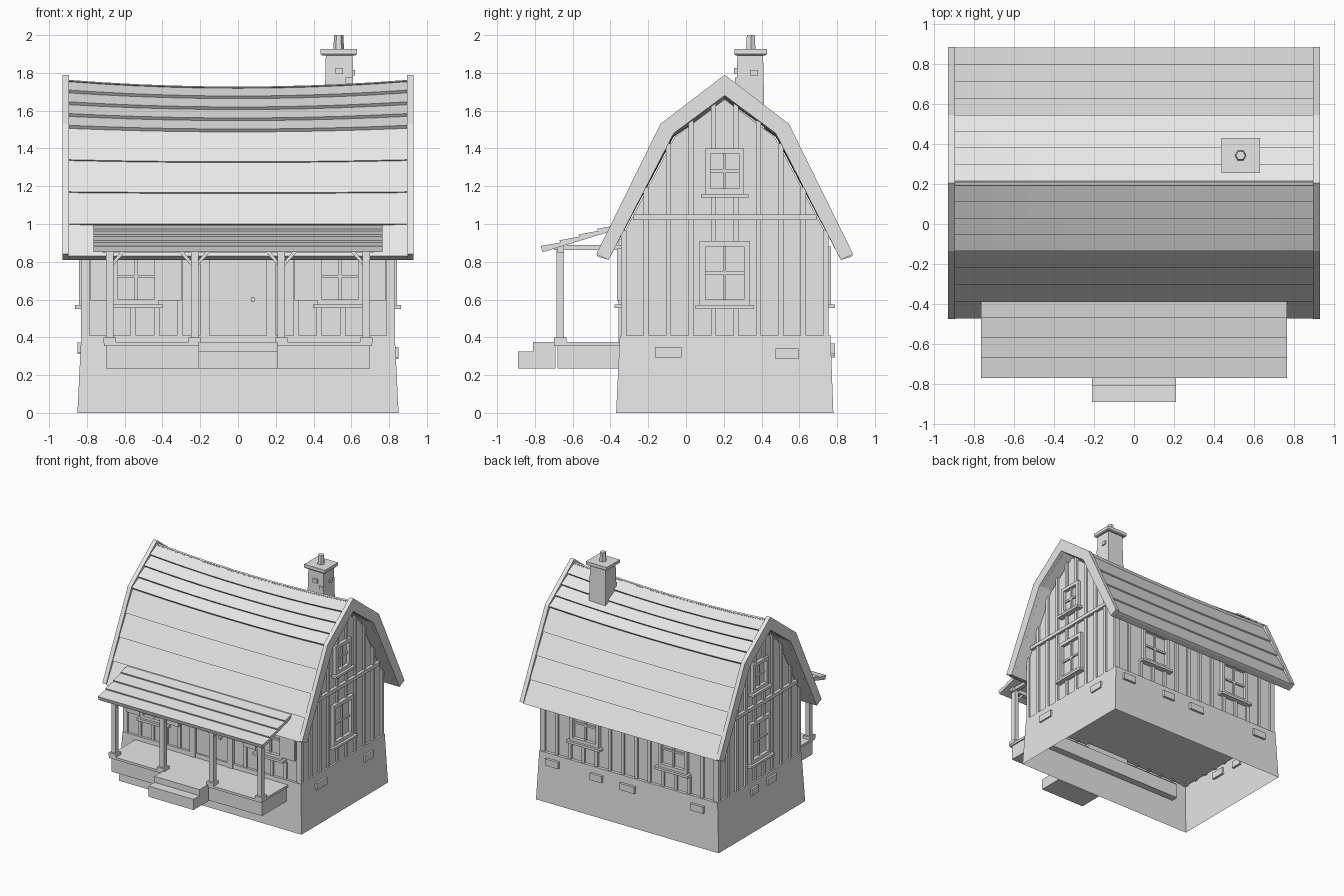
import bpy, bmesh, math
from mathutils import Vector

if "Cube" in bpy.data.objects:
    bpy.data.objects.remove(bpy.data.objects["Cube"], do_unlink=True)

GREY = (0.8, 0.8, 0.8, 1.0)
mat = bpy.data.materials.new("plain grey")
mat.use_nodes = True
mat.diffuse_color = GREY
mat.node_tree.nodes["Principled BSDF"].inputs["Base Color"].default_value = GREY

MID = 0.205                    # y of the ridge
HALF_X, FRONT, BACK = 0.815, -0.33, 0.74


def finish(name, bm, recalc=True):
    if recalc:
        bmesh.ops.recalc_face_normals(bm, faces=bm.faces)
    mesh = bpy.data.meshes.new(name)
    bm.to_mesh(mesh)
    bm.free()
    mesh.materials.append(mat)
    bpy.context.collection.objects.link(bpy.data.objects.new(name, mesh))


def hull(bm, lower, upper, open_bottom=False):
    """Skin two matching rings of points."""
    a = [bm.verts.new(p) for p in lower]
    b = [bm.verts.new(p) for p in upper]
    n = len(a)
    for i in range(n):
        j = (i + 1) % n
        bm.faces.new((a[i], a[j], b[j], b[i]))
    bm.faces.new(b)
    if not open_bottom:
        bm.faces.new(a[::-1])


def rect(x0, x1, y0, y1, z):
    return [(x0, y0, z), (x1, y0, z), (x1, y1, z), (x0, y1, z)]


def box(bm, x0, x1, y0, y1, z0, z1):
    hull(bm, rect(x0, x1, y0, y1, z0), rect(x0, x1, y0, y1, z1))


def boxes(name, *items):
    bm = bmesh.new()
    for item in items:
        box(bm, *item)
    finish(name, bm)


def sag(x, z):
    t = max(0.0, (z - 0.82) / 0.97)
    return z - 0.04 * (1 - (x / 0.93) ** 2) * t * t


def loft(bm, profile, x0, x1, steps=1, bend=False):
    """Run a y-z profile along x, optionally following the sagging ridge."""
    rings = []
    for k in range(steps + 1):
        x = x0 + (x1 - x0) * k / steps
        rings.append([bm.verts.new((x, y, sag(x, z) if bend else z)) for y, z in profile])
    n = len(profile)
    for r, s in zip(rings, rings[1:]):
        for i in range(n):
            j = (i + 1) % n
            bm.faces.new((r[i], r[j], s[j], s[i]))
    bm.faces.new(rings[0][::-1])
    bm.faces.new(rings[-1])


def mirrored(points):
    """Complete a front half-profile over the ridge line."""
    return points + [(2 * MID - y, z) for y, z in reversed(points[:-1])]


def rows(bm, a, b, count, lift, thick, x, flip=False, bend=True):
    """Overlapping boards climbing from a to b, each with a raised lower edge."""
    a, b = Vector(a), Vector(b)
    d = (b - a).normalized()
    up = Vector((-d.y, d.x))
    for i in range(count):
        p, q = a.lerp(b, i / count), a.lerp(b, (i + 1) / count) + d * 0.015
        prof = [p - up * thick, p + up * lift, q + up * 0.002, q - up * thick]
        prof = [(2 * MID - v.x if flip else v.x, v.y) for v in prof]
        loft(bm, prof, -x, x, 10, bend)


# Stone foundation, open underneath
bm = bmesh.new()
hull(bm, rect(-0.85, 0.85, -0.37, 0.78, 0), rect(-0.83, 0.83, -0.35, 0.765, 0.41), True)
finish("foundation", bm, False)

# House body with gambrel gables
bm = bmesh.new()
loft(bm, mirrored([(FRONT, 0.409), (FRONT, 0.95), (-0.06, 1.46), (MID, 1.66)]), -HALF_X, HALF_X)
finish("house_body", bm)

# Roof slab, overlapping boards and gable trim
outer = [(-0.46, 0.825), (-0.12, 1.505), (MID, 1.755)]
inner = [(-0.41, 0.81), (-0.065, 1.48), (MID, 1.68)]
bm = bmesh.new()
loft(bm, mirrored(outer) + mirrored(inner)[::-1], -0.9, 0.9, 10, True)
finish("roof_slab", bm)
bm = bmesh.new()
for flip in (False, True):
    rows(bm, outer[0], outer[1], 4, 0.014, 0.005, 0.9, flip)
    rows(bm, outer[1], outer[2], 4, 0.024, 0.005, 0.9, flip)
finish("roof_boards", bm)
edge = mirrored([(-0.475, 0.84), (-0.135, 1.53), (MID, 1.79)])
for s, side in ((1, "left"), (-1, "right")):
    bm = bmesh.new()
    loft(bm, edge + mirrored(inner)[::-1], s * 0.895, s * 0.93)
    finish(side + "_gable_trim", bm)


# Wall frames: u runs along the wall, d is the distance outward
def wall_box(bm, wall, u0, u1, d0, d1, z0, z1):
    if wall in ("left", "right"):
        s = 1 if wall == "left" else -1
        xs = sorted((s * (HALF_X + d0), s * (HALF_X + d1)))
        box(bm, *xs, u0, u1, z0, z1)
    else:
        s, base = (-1, FRONT) if wall == "front" else (1, BACK)
        ys = sorted((base + s * d0, base + s * d1))
        box(bm, u0, u1, *ys, z0, z1)


openings = {"front": [(-0.2, 0.2, 0.37, 0.95)], "back": [], "left": [], "right": []}


def window(wall, name, u, half, z0, z1, rim):
    bm = bmesh.new()
    for s in (-1, 1):
        a, b = sorted((u + s * half, u + s * (half - rim)))
        wall_box(bm, wall, a, b, -0.01, 0.028, z0, z1)
    for z in (z0, z1 - rim):
        wall_box(bm, wall, u - half + rim, u + half - rim, -0.01, 0.028, z, z + rim)
    zm = (z0 + z1) / 2
    wall_box(bm, wall, u - 0.008, u + 0.008, -0.01, 0.014, z0 + rim, z1 - rim)
    wall_box(bm, wall, u - half + rim, u + half - rim, -0.01, 0.013, zm - 0.008, zm + 0.008)
    wall_box(bm, wall, u - half - 0.022, u + half + 0.022, -0.01, 0.048, z0 - 0.02, z0)
    finish(name, bm)
    openings[wall].append((u - half - 0.02, u + half + 0.02, z0 - 0.02, z1))


for wall in ("left", "right"):
    window(wall, wall + "_lower_window", MID, 0.133, 0.57, 0.91, 0.03)
    window(wall, wall + "_attic_window", MID, 0.103, 1.16, 1.4, 0.028)
for i, side in ((-1, "right"), (1, "left")):
    window("front", "front_window_" + side, i * 0.54, 0.12, 0.575, 0.87, 0.025)
    window("back", "back_window_" + side, i * 0.41, 0.135, 0.575, 0.88, 0.028)
    bm = bmesh.new()
    for u in (0.36, 0.72):
        wall_box(bm, "front", i * u - 0.06, i * u + 0.06, 0.015, 0.035, 0.595, 0.87)
    finish("shutters_" + side, bm)


# Vertical battens, broken around the openings
def batten(bm, wall, u, z0, z1, w=0.014):
    spans = [(z0, z1)]
    for a, b, lo, hi in openings[wall]:
        if a - w < u < b + w:
            spans = [p for s, e in spans for p in ((s, min(e, lo)), (max(s, hi), e))]
    for s, e in spans:
        if e - s > 0.02:
            wall_box(bm, wall, u - w, u + w, -0.01, 0.015, s, e)


def roof_z(y):
    t = abs(y - MID)
    return 1.68 - 0.74 * t if t < 0.27 else 1.48 - 1.94 * (t - 0.27)


for wall in ("front", "back"):
    bm = bmesh.new()
    for k in range(14):
        batten(bm, wall, -0.8 + k * 1.6 / 13, 0.4, 0.92)
    finish(wall + "_battens", bm)
for wall in ("left", "right"):
    bm = bmesh.new()
    for k in range(10):
        u = -0.33 + k * 1.07 / 9
        batten(bm, wall, u, 0.4, min(1.02, roof_z(u)))
        if roof_z(u) > 1.08:
            batten(bm, wall, u, 1.05, roof_z(u))
    wall_box(bm, wall, -0.28, 0.69, -0.01, 0.025, 1.02, 1.05)
    finish(wall + "_battens", bm)

# Door with frame and knob
bm = bmesh.new()
wall_box(bm, "front", -0.15, 0.15, -0.01, 0.008, 0.37, 0.87)
for a, b in ((-0.2, -0.15), (0.15, 0.2)):
    wall_box(bm, "front", a, b, -0.01, 0.028, 0.37, 0.92)
wall_box(bm, "front", -0.15, 0.15, -0.01, 0.028, 0.87, 0.92)
wall_box(bm, "front", 0.07, 0.09, 0, 0.03, 0.59, 0.61)
finish("front_door", bm)

# Loose stones on the foundation
bm = bmesh.new()
for wall, u, z, half in (("left", -0.095, 0.322, 0.07), ("left", 0.535, 0.312, 0.06),
                         ("right", 0.29, 0.34, 0.045), ("right", 0.06, 0.345, 0.06),
                         ("back", 0.7, 0.34, 0.06), ("back", 0.29, 0.33, 0.055),
                         ("back", 0.0, 0.32, 0.07), ("back", -0.65, 0.325, 0.06)):
    wall_box(bm, wall, u - half, u + half, 0, 0.048 if wall == "back" else 0.034, z - 0.028, z + 0.028)
finish("foundation_stones", bm)

# Porch deck and steps
boxes("porch_deck", (-0.7, 0.7, -0.68, -0.3, 0.235, 0.355), (-0.71, 0.71, -0.7, -0.32, 0.355, 0.375))
boxes("porch_steps", (-0.21, 0.21, -0.89, -0.69, 0.235, 0.325), (-0.21, 0.21, -0.81, -0.69, 0.325, 0.376))

# Porch posts, rafters, beam and braces
bm = bmesh.new()
for x in (-0.68, -0.23, 0.23, 0.68):
    box(bm, x - 0.02, x + 0.02, -0.685, -0.645, 0.37, 0.86)
    box(bm, x - 0.033, x + 0.033, -0.7, -0.632, 0.37, 0.4)
    box(bm, x - 0.018, x + 0.018, -0.7, -0.33, 0.862, 0.888)
    for s in (-1, 1):
        if abs(x + s * 0.1) < 0.7:
            ring = [(0.01, 0.77), (0.085, 0.855), (0.06, 0.855), (0.01, 0.795)]
            hull(bm, [(x + s * u, -0.677, z) for u, z in ring], [(x + s * u, -0.653, z) for u, z in ring])
box(bm, -0.72, 0.72, -0.683, -0.647, 0.85, 0.883)
finish("porch_frame", bm)

# Porch roof boards
bm = bmesh.new()
rows(bm, (-0.765, 0.868), (-0.365, 0.99), 4, 0.016, 0.018, 0.765, bend=False)
finish("porch_roof", bm)

# Chimney with cap, six-sided pot and stray bricks
bm = bmesh.new()
hull(bm, rect(0.455, 0.615, 0.262, 0.418, 1.45), rect(0.465, 0.607, 0.272, 0.408, 1.9))
hull(bm, rect(0.445, 0.622, 0.262, 0.42, 1.893), rect(0.437, 0.63, 0.256, 0.43, 1.9))
box(bm, 0.437, 0.63, 0.256, 0.43, 1.9, 1.926)
for x, y, z in ((0.535, 0.275, 1.81), (0.6, 0.36, 1.8), (0.59, 0.28, 1.76)):
    box(bm, x - 0.02, x + 0.02, y - 0.02, y + 0.02, z - 0.015, z + 0.015)
pot = [(math.cos(k * math.pi / 3), math.sin(k * math.pi / 3)) for k in range(6)]
hull(bm, [(0.533 + 0.029 * c, 0.343 + 0.029 * s, 1.92) for c, s in pot],
     [(0.533 + 0.024 * c, 0.343 + 0.024 * s, 2.0) for c, s in pot])
finish("chimney", bm)
